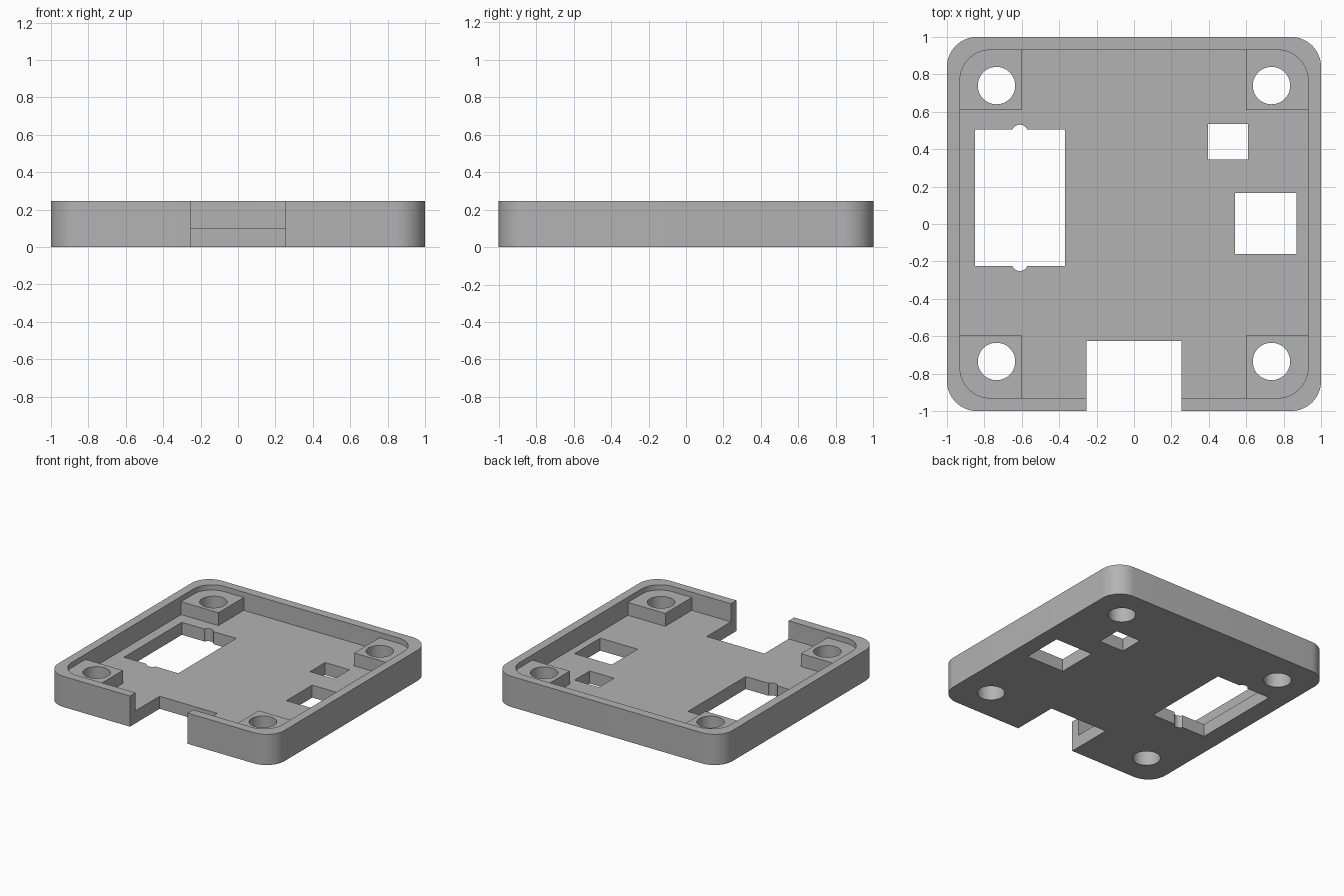
import bpy, bmesh
from math import cos, sin, pi, radians

cube = bpy.data.objects.get("Cube")
if cube:
    bpy.data.objects.remove(cube, do_unlink=True)

HEIGHT, FLOOR, POST_TOP = 0.245, 0.1, 0.203
CUT_LOW, CUT_HIGH = -0.1, 0.4

grey = bpy.data.materials.new("plain grey")
grey.use_nodes = True
grey.diffuse_color = (0.45, 0.45, 0.45, 1)
grey.node_tree.nodes["Principled BSDF"].inputs["Base Color"].default_value = grey.diffuse_color


def prism(name, outline, z0, z1):
    """Extrude a counter-clockwise outline between two heights."""
    bm = bmesh.new()
    face = bm.faces.new([bm.verts.new((x, y, z0)) for x, y in outline])
    top = bmesh.ops.extrude_face_region(bm, geom=[face])["geom"]
    moved = [v for v in top if isinstance(v, bmesh.types.BMVert)]
    bmesh.ops.translate(bm, verts=moved, vec=(0, 0, z1 - z0))
    bmesh.ops.recalc_face_normals(bm, faces=bm.faces)
    mesh = bpy.data.meshes.new(name)
    bm.to_mesh(mesh)
    bm.free()
    mesh.materials.append(grey)
    obj = bpy.data.objects.new(name, mesh)
    bpy.context.collection.objects.link(obj)
    return obj


def box(x0, x1, y0, y1):
    return [(x0, y0), (x1, y0), (x1, y1), (x0, y1)]


def circle(cx, cy, r, n=48):
    return [(cx + r * cos(2 * pi * i / n), cy + r * sin(2 * pi * i / n)) for i in range(n)]


def rounded_square(half, r, n=16):
    points = []
    for quarter, (sx, sy) in enumerate([(1, 1), (-1, 1), (-1, -1), (1, -1)]):
        for i in range(n + 1):
            a = (quarter + i / n) * pi / 2
            points.append((sx * (half - r) + r * cos(a), sy * (half - r) + r * sin(a)))
    return points


def combine(target, tool, operation):
    """Apply a boolean and discard the tool."""
    mod = target.modifiers.new("combine", 'BOOLEAN')
    mod.operation, mod.solver, mod.object = operation, 'EXACT', tool
    graph = bpy.context.evaluated_depsgraph_get()
    target.data = bpy.data.meshes.new_from_object(target.evaluated_get(graph))
    target.modifiers.clear()
    bpy.data.objects.remove(tool, do_unlink=True)


# Rounded tray with a hollow interior
tray = prism("tray", rounded_square(1, 0.16), 0, HEIGHT)
combine(tray, prism("cavity", rounded_square(0.93, 0.16), FLOOR, CUT_HIGH), 'DIFFERENCE')

# Corner posts with through holes
for sx in (-1, 1):
    for y_in, y_out, y_hole in ((-0.595, -0.94, -0.735), (0.61, 0.94, 0.74)):
        xs, ys = sorted((sx * 0.6, sx * 0.94)), sorted((y_in, y_out))
        combine(tray, prism("post", box(*xs, *ys), FLOOR / 2, POST_TOP), 'UNION')
        combine(tray, prism("hole", circle(sx * 0.735, y_hole, 0.1), CUT_LOW, CUT_HIGH), 'DIFFERENCE')

# Front notch, display window and two small windows
openings = [
    box(-0.255, 0.255, -1.1, -0.625),
    box(-0.85, -0.37, -0.225, 0.505),
    box(0.395, 0.61, 0.345, 0.535),
    box(0.54, 0.87, -0.16, 0.165),
]
# Small round reliefs at both ends of the display window
openings += [circle(-0.61, y, 0.043, 32) for y in (-0.208, 0.488)]
for outline in openings:
    combine(tray, prism("opening", outline, CUT_LOW, CUT_HIGH), 'DIFFERENCE')

# Smooth rounded walls, crisp edges
bpy.ops.object.select_all(action='DESELECT')
tray.select_set(True)
bpy.context.view_layer.objects.active = tray
bpy.ops.object.shade_smooth_by_angle(angle=radians(30))
